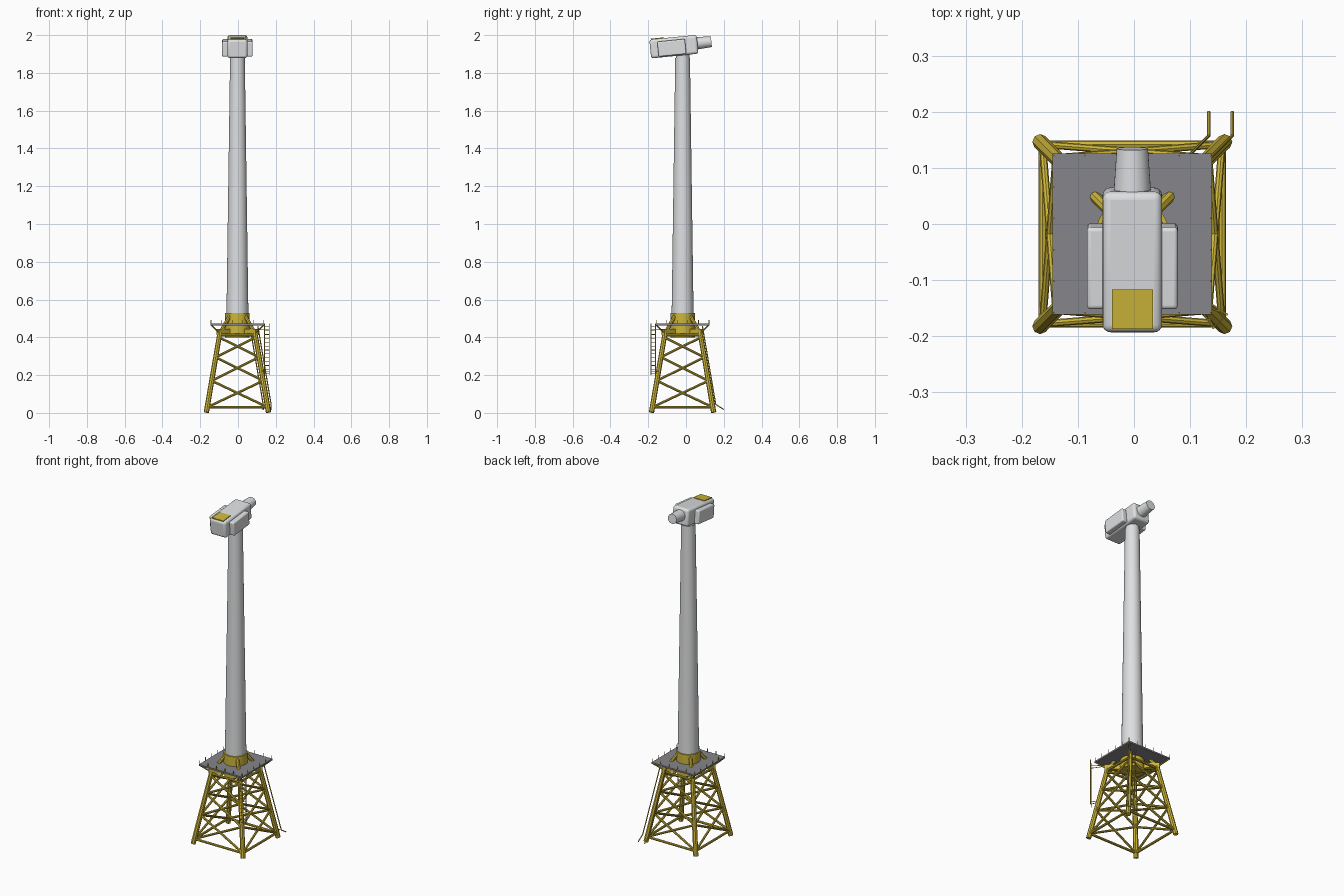
import bpy, math
from mathutils import Vector, Matrix

if "Cube" in bpy.data.objects:
    bpy.data.objects.remove(bpy.data.objects["Cube"], do_unlink=True)

CX, CY = -0.003, -0.018          # axis of tower and jacket
TILT = math.radians(5.7)         # nacelle pitch


def material(name, colour):
    m = bpy.data.materials.new(name)
    m.use_nodes = True
    m.diffuse_color = (*colour, 1)
    m.node_tree.nodes["Principled BSDF"].inputs["Base Color"].default_value = (*colour, 1)
    return m


yellow = material("marine yellow", (0.62, 0.47, 0.04))
white = material("light grey paint", (0.73, 0.74, 0.75))
grey = material("deck grey", (0.24, 0.24, 0.26))


def finish(name, mat, smooth=True):
    ob = bpy.context.object
    ob.name = name
    ob.data.materials.append(mat)
    if smooth:
        bpy.ops.object.shade_smooth_by_angle(angle=math.radians(40))
    return ob


def tube(name, a, b, r1, mat=yellow, r2=None, sides=8):
    """Tapered cylinder from a to b."""
    a, b = Vector(a), Vector(b)
    d = b - a
    bpy.ops.mesh.primitive_cone_add(vertices=sides, radius1=r1, radius2=r1 if r2 is None else r2,
                                    depth=d.length, location=(a + b) / 2,
                                    rotation=d.to_track_quat('Z', 'Y').to_euler())
    return finish(name, mat, sides > 8)


def box(name, loc, size, mat, rot=(0, 0, 0), bevel=0):
    bpy.ops.mesh.primitive_cube_add(size=1, location=loc, rotation=rot)
    ob = bpy.context.object
    ob.scale = size
    bpy.ops.object.transform_apply(location=False, rotation=False, scale=True)
    if bevel:
        mod = ob.modifiers.new("rounding", 'BEVEL')
        mod.width, mod.segments = bevel, 4
    return finish(name, mat, bevel > 0)


def leg_point(sx, sy, z):
    o = 0.165 - 0.17 * z
    return Vector((CX + sx * o, CY + sy * o, z))


corners = [(-1, -1), (1, -1), (1, 1), (-1, 1)]

# Jacket legs
for c in corners:
    tube("jacket_leg", leg_point(*c, 0.003), leg_point(*c, 0.425), 0.014, r2=0.013)

# Cross braces and horizontal braces on each side
levels = [0.03, 0.17, 0.295, 0.4]
for i, c in enumerate(corners):
    d = corners[(i + 1) % 4]
    for lo, hi in zip(levels, levels[1:]):
        tube("cross_brace", leg_point(*c, lo), leg_point(*d, hi), 0.0065)
        tube("cross_brace", leg_point(*d, lo), leg_point(*c, hi), 0.0065)
    for z in (levels[0], 0.412):
        tube("horizontal_brace", leg_point(*c, z), leg_point(*d, z), 0.007)

# Transition piece with struts and deck brackets
tube("transition_piece", (CX, CY, 0.4), (CX, CY, 0.53), 0.065, sides=32)
for sx, sy in corners:
    top = leg_point(sx, sy, 0.42)
    tube("transition_strut", (CX + sx * 0.04, CY + sy * 0.04, 0.515), top, 0.010)
    box("support_beam", (CX + sx * 0.065, CY + sy * 0.065, 0.428), (0.11, 0.02, 0.03), yellow,
        rot=(0, 0, math.atan2(sy, sx)))
    tube("deck_bracket", top, (CX + sx * 0.138, CY + sy * 0.138, 0.465), 0.004)

# Working deck with stanchions
box("deck", (CX, CY, 0.468), (0.284, 0.287, 0.009), grey)
for i in range(4):
    turn = Matrix.Rotation(i * math.pi / 2, 3, 'Z')
    for k in range(5):
        p = turn @ Vector((0.14, -0.14 + k * 0.056, 0))
        x, y = CX + p.x, CY + p.y
        tube("stanchion", (x, y, 0.468), (x, y, 0.493), 0.0016, sides=6)

# Access ladder across the front corner
rails = [(0.141, -0.185), (0.165, -0.161)]
for x, y in rails:
    tube("ladder_rail", (x, y, 0.2), (x, y, 0.472), 0.0025, sides=6)
    for z in (0.22, 0.44):
        p = leg_point(1, -1, min(z, 0.42))
        tube("ladder_standoff", (x, y, z), (p.x, p.y, z), 0.002, sides=6)
for k in range(13):
    z = 0.21 + k * 0.0205
    tube("ladder_rung", (*rails[0], z), (*rails[1], z), 0.0015, sides=6)

# Cable tubes following the rear leg and flaring out at the seabed
for dx in (-0.021, 0.021):
    off = Vector((dx, 0.018, 0))
    bend = leg_point(1, 1, 0.045) + off
    tube("cable_tube", leg_point(1, 1, 0.46) + off, bend, 0.003)
    tube("cable_tube_end", bend, (bend.x, 0.2, 0.018), 0.003)

# Tower
tube("tower", (CX, CY, 0.53), (CX, CY, 1.88), 0.058, white, 0.039, 48)
tube("yaw_ring", (CX, CY, 1.875), (CX, CY, 1.91), 0.036, white, sides=48)

# Nacelle group, laid out in its own tilted frame
frame = Matrix.Translation((CX, -0.064, 1.939)) @ Matrix.Rotation(TILT, 4, 'X')
rot = (TILT, 0, 0)
box("nacelle", frame @ Vector((0, 0, 0)), (0.106, 0.252, 0.1), white, rot, 0.014)
for s in (-1, 1):
    box("side_cooler", frame @ Vector((s * 0.064, -0.012, -0.005)), (0.034, 0.147, 0.08), white, rot, 0.007)
box("roof_hatch", frame @ Vector((0, -0.083, 0.051)), (0.073, 0.07, 0.006), yellow, rot)
tube("rotor_shaft_cover", frame @ Vector((0, 0.11, 0.006)), frame @ Vector((0, 0.2, 0.006)),
     0.034, white, 0.028, 32)
